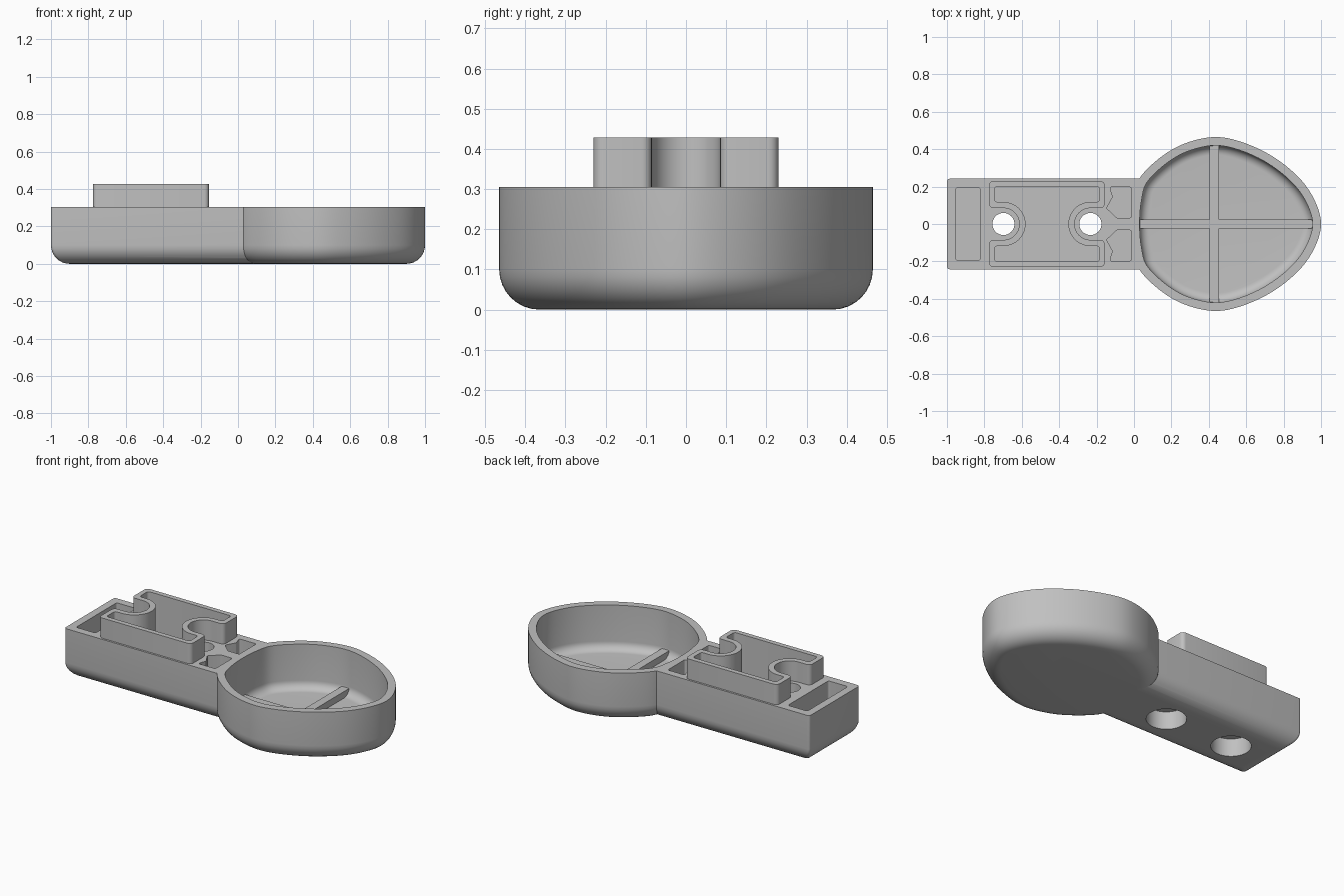
import bpy
import bmesh
from math import sin, cos, pi, tan, atan2
from mathutils import Vector

cube = bpy.data.objects.get("Cube")
if cube:
    bpy.data.objects.remove(cube, do_unlink=True)

grey = bpy.data.materials.new("plain grey")
grey.use_nodes = True
GREY = (0.53, 0.53, 0.53, 1)
grey.diffuse_color = GREY
grey.node_tree.nodes["Principled BSDF"].inputs["Base Color"].default_value = GREY

TOP = 0.305
FLOOR = 0.035
HOLE_X = (-0.698, -0.233)
MID_X = sum(HOLE_X) / 2


def loft(name, rings):
    """Closed solid through (outline, height) rings, listed bottom to top."""
    bm = bmesh.new()
    loops = [[bm.verts.new((p[0], p[1], z)) for p in ring] for ring, z in rings]
    bm.faces.new(loops[0])
    bm.faces.new(loops[-1])
    for low, high in zip(loops, loops[1:]):
        for i in range(len(low)):
            j = (i + 1) % len(low)
            bm.faces.new((low[i], low[j], high[j], high[i]))
    bmesh.ops.recalc_face_normals(bm, faces=bm.faces)
    mesh = bpy.data.meshes.new(name)
    bm.to_mesh(mesh)
    bm.free()
    obj = bpy.data.objects.new(name, mesh)
    bpy.context.collection.objects.link(obj)
    mesh.materials.append(grey)
    return obj


def prism(name, outline, z0, z1):
    return loft(name, [(outline, z0), (outline, z1)])


def rounded(corners, radius, steps=6):
    """Polygon with every corner replaced by a tangent arc."""
    out = []
    pts = [Vector(c) for c in corners]
    for i, p in enumerate(pts):
        a = (pts[i - 1] - p).normalized()
        b = (pts[(i + 1) % len(pts)] - p).normalized()
        half = a.angle(b) / 2
        centre = p + (a + b).normalized() * radius / sin(half)
        start = p + a * radius / tan(half) - centre
        end = p + b * radius / tan(half) - centre
        a0 = atan2(start.y, start.x)
        turn = (atan2(end.y, end.x) - a0 + pi) % (2 * pi) - pi
        for k in range(steps + 1):
            t = a0 + turn * k / steps
            out.append(centre + Vector((cos(t), sin(t))) * radius)
    return out


def rect(x0, x1, y, radius):
    return rounded([(x0, -y), (x1, -y), (x1, y), (x0, y)], radius)


def circle(x, radius, steps=48):
    return [Vector((x + radius * cos(2 * pi * k / steps), radius * sin(2 * pi * k / steps)))
            for k in range(steps)]


def egg(inset, steps=6):
    """Smooth closed egg outline moved inwards by inset."""
    half = [(-0.005, 0.13), (0.03, 0.245), (0.14, 0.355), (0.27, 0.43), (0.43, 0.465),
            (0.58, 0.437), (0.74, 0.362), (0.88, 0.25), (0.965, 0.128)]
    ctrl = [(-0.015, 0)] + half + [(1, 0)] + [(x, -y) for x, y in reversed(half)]
    ctrl = [Vector(c) for c in ctrl]
    n, pts = len(ctrl), []
    for i in range(n):
        a, b, c, d = (ctrl[(i + k) % n] for k in (-1, 0, 1, 2))
        for s in range(steps):
            t = s / steps
            pts.append(0.5 * (2 * b + (c - a) * t + (2 * a - 5 * b + 4 * c - d) * t ** 2
                              + (3 * b - a - 3 * c + d) * t ** 3))
    moved = []
    for i, p in enumerate(pts):
        d = (pts[(i + 1) % len(pts)] - pts[i - 1]).normalized()
        moved.append(p + Vector((d.y, -d.x)) * inset)
    return moved


def round_bottom(name, outline, radius, z0, z1, base=0, steps=8):
    """Solid whose lower edge is a quarter round."""
    rings = []
    for k in range(steps + 1):
        t = pi / 2 * k / steps
        rings.append((outline(base + radius * (1 - sin(t))), z0 + radius * (1 - cos(t))))
    return loft(name, rings + [(outline(base), z1)])


def h_outline(x_half, y_half, notch, radius):
    """Rectangle with a round-ended notch in both short ends."""
    reach = HOLE_X[1] - MID_X
    box = [(MID_X + sx * x_half, sy * y_half) for sx, sy in ((-1, -1), (1, -1), (1, 1), (-1, 1))]
    arc = [(MID_X + reach - notch * sin(pi * k / 20), -notch * cos(pi * k / 20)) for k in range(21)]
    right = [(box[1][0], -notch)] + arc + [(box[1][0], notch)]
    left = [(2 * MID_X - x, -y) for x, y in right]

    def soften(points):
        # round the four outer corners of one end, leaving the notch arc as it is
        lo, hi = Vector(points[0]), Vector(points[-1])
        s = 1 if lo.x > MID_X else -1
        def corner(cx, cy, start):
            return [(cx + radius * cos(start + pi / 2 * k / 5), cy + radius * sin(start + pi / 2 * k / 5))
                    for k in range(6)]
        x = lo.x - s * radius
        a = 0 if s > 0 else pi
        return (corner(x, -s * (y_half - radius), a - pi / 2) + corner(x, lo.y - s * radius, a)
                + points[1:-1]
                + corner(x, hi.y + s * radius, a - pi / 2) + corner(x, s * (y_half - radius), a))
    return [Vector(p) for p in soften(right) + soften(left)]


def combine(target, tool, operation):
    mod = target.modifiers.new(operation.lower(), 'BOOLEAN')
    mod.operation = operation
    mod.solver = 'EXACT'
    mod.object = tool
    bpy.context.view_layer.objects.active = target
    bpy.ops.object.modifier_apply(modifier=mod.name)
    bpy.data.objects.remove(tool, do_unlink=True)


# Outer solids: straight handle, egg-shaped cup and raised clip walls
body = round_bottom("body", lambda i: rect(-1 + i, 0.3, 0.242 - i, 0.015), 0.1, 0, TOP)
combine(body, round_bottom("cup", egg, 0.1, 0, TOP), 'UNION')
combine(body, prism("clip_wall", h_outline(0.31, 0.23, 0.085, 0.025), 0.2, 0.428), 'UNION')

# Hollows in the cup, the clip and the handle
cutters = [
    round_bottom("cup_hollow", egg, 0.05, FLOOR, 0.5, base=0.045),
    prism("clip_hollow", h_outline(0.28, 0.2, 0.118, 0.015), 0.14, 0.6),
    prism("end_slot", rect(-0.953, -0.822, 0.195, 0.012), 0.05, 0.5),
]
for side in (-1, 1):
    corners = [(-0.13, 0.197), (-0.015, 0.197), (-0.015, 0.033), (-0.092, 0.033),
               (-0.147, 0.085), (-0.113, 0.145)]
    cutters.append(prism("neck_pocket", rounded([(x, side * y) for x, y in corners], 0.008), 0.05, 0.5))

# Screw holes with wider recesses underneath
for x in HOLE_X:
    cutters.append(prism("screw_hole", circle(x, 0.059), -0.1, 0.6))
    cutters.append(prism("screw_recess", circle(x, 0.112), -0.1, 0.11))
for cutter in cutters:
    combine(body, cutter, 'DIFFERENCE')

# Crossed ribs on the cup floor
rib_long = prism("rib_long", [(0.01, -0.025), (0.955, -0.025), (0.955, 0.025), (0.01, 0.025)], 0.028, 0.075)
rib_cross = prism("rib_cross", [(0.405, -0.425), (0.455, -0.425), (0.455, 0.425), (0.405, 0.425)], 0.028, 0.075)
combine(rib_long, rib_cross, 'UNION')
rib_long.name = "cup_ribs"

# Smooth curved walls, keep the edges crisp
bpy.ops.object.select_all(action='DESELECT')
body.select_set(True)
bpy.context.view_layer.objects.active = body
bpy.ops.object.shade_smooth_by_angle(angle=0.5)
